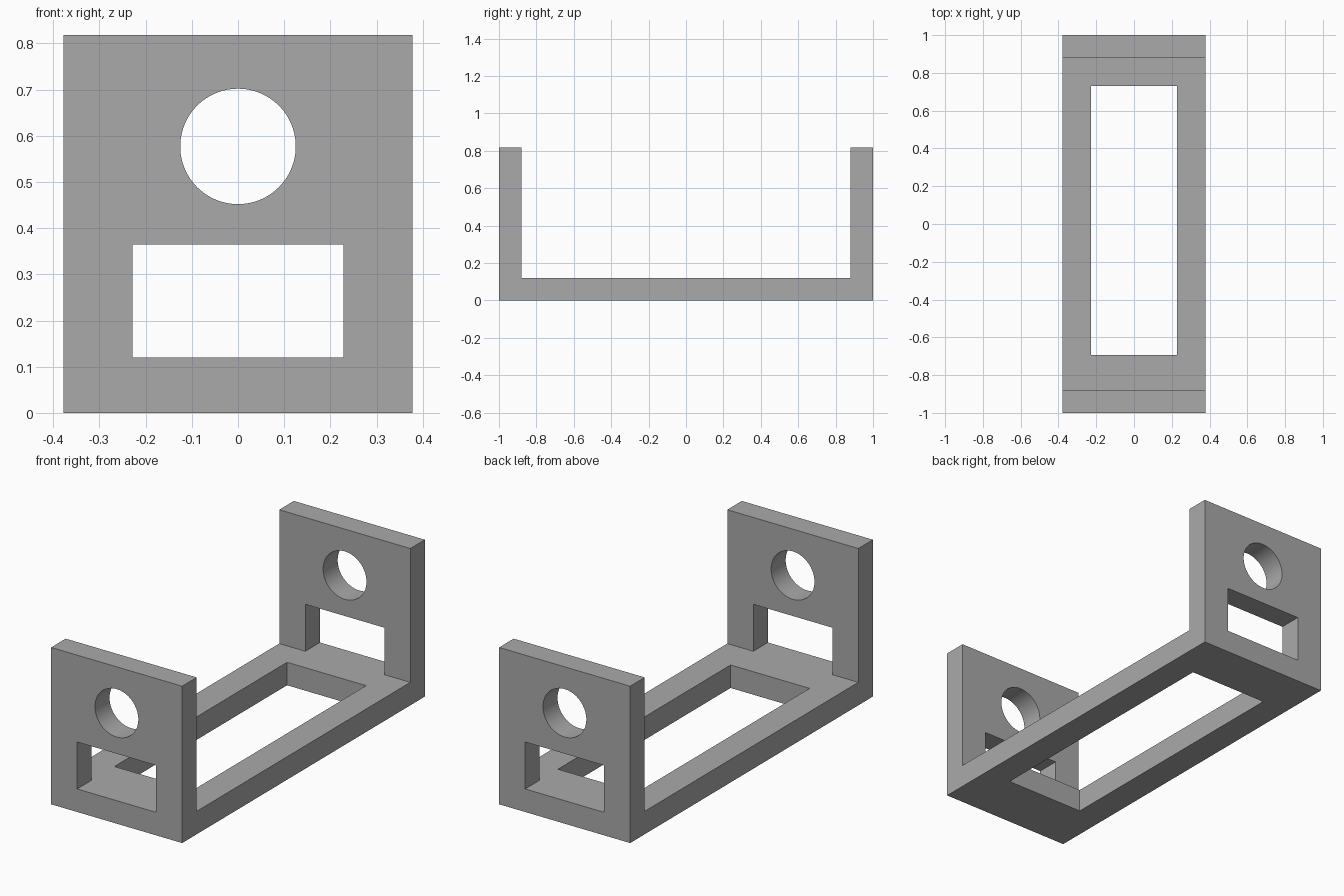
import bpy
import bmesh
import math

old = bpy.data.objects.get("Cube")
if old:
    bpy.data.objects.remove(old, do_unlink=True)

HALF_W = 0.378      # half width of the bracket
HEIGHT = 0.818      # height of the end walls
THICK = 0.12        # plate thickness
OPEN_W = 0.228      # half width of the openings

grey = bpy.data.materials.new("plain grey")
grey.use_nodes = True
colour = (0.4, 0.4, 0.4, 1)
grey.diffuse_color = colour
grey.node_tree.nodes["Principled BSDF"].inputs["Base Color"].default_value = colour


def add_object(name, bm):
    bmesh.ops.recalc_face_normals(bm, faces=bm.faces)
    mesh = bpy.data.meshes.new(name)
    bm.to_mesh(mesh)
    bm.free()
    mesh.materials.append(grey)
    obj = bpy.data.objects.new(name, mesh)
    bpy.context.collection.objects.link(obj)
    return obj


def extruded(name, profile, half_width):
    """Extrude a (y, z) outline along x."""
    bm = bmesh.new()
    face = bm.faces.new([bm.verts.new((-half_width, y, z)) for y, z in profile])
    moved = bmesh.ops.extrude_face_region(bm, geom=[face])["geom"]
    verts = [v for v in moved if isinstance(v, bmesh.types.BMVert)]
    bmesh.ops.translate(bm, verts=verts, vec=(2 * half_width, 0, 0))
    return add_object(name, bm)


def box_cutter(name, y0, y1, z0, z1):
    return extruded(name, [(y0, z0), (y1, z0), (y1, z1), (y0, z1)], OPEN_W)


# U-shaped bracket: base plate with an upright wall at each end
inner = 1 - THICK
bracket = extruded("bracket", [(-1, 0), (1, 0), (1, HEIGHT), (inner, HEIGHT),
                               (inner, THICK), (-inner, THICK),
                               (-inner, HEIGHT), (-1, HEIGHT)], HALF_W)

# Openings: base slot, wall windows and round wall holes
cutters = [box_cutter("base_slot_cutter", -0.693, 0.73, -0.1, 0.2),
           box_cutter("window_cutter", -1.1, 1.1, THICK, 0.365)]
bpy.ops.mesh.primitive_cylinder_add(vertices=96, radius=0.125, depth=2.4,
                                    location=(0, 0, 0.577),
                                    rotation=(math.pi / 2, 0, 0))
hole = bpy.context.object
hole.name = "round_hole_cutter"
hole.data.materials.append(grey)
cutters.append(hole)

bpy.context.view_layer.objects.active = bracket
for cutter in cutters:
    mod = bracket.modifiers.new(cutter.name, 'BOOLEAN')
    mod.operation = 'DIFFERENCE'
    mod.solver = 'EXACT'
    mod.object = cutter
    bpy.ops.object.modifier_apply(modifier=mod.name)
for cutter in cutters:
    bpy.data.objects.remove(cutter, do_unlink=True)

# Smooth hole walls, sharp plate edges
bpy.ops.object.select_all(action='DESELECT')
bracket.select_set(True)
bpy.ops.object.shade_smooth_by_angle(angle=math.radians(30))
